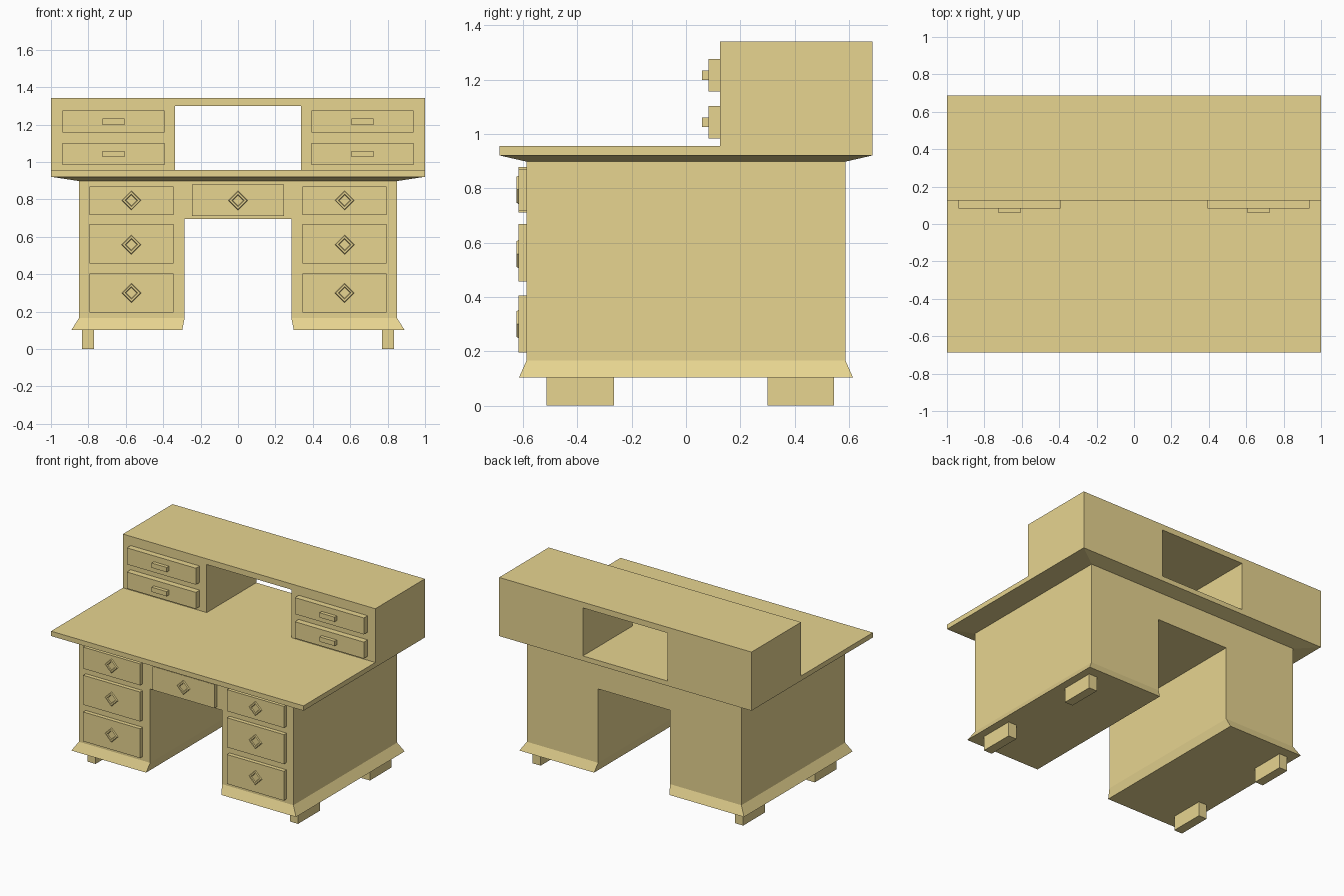
import bpy, bmesh

if "Cube" in bpy.data.objects:
    bpy.data.objects.remove(bpy.data.objects["Cube"])

mat = bpy.data.materials.new("pale_wood")
mat.diffuse_color = (0.80, 0.66, 0.28, 1)
mat.use_nodes = True
mat.node_tree.nodes["Principled BSDF"].inputs["Base Color"].default_value = mat.diffuse_color


def loft(name, rings, skip=()):
    """Solid through matching rings; skip lists hidden faces to drop.
    Face order: first cap, last cap, then the sides ring by ring."""
    bm = bmesh.new()
    vs = [[bm.verts.new(p) for p in r] for r in rings]
    n = len(rings[0])
    faces = [bm.faces.new(vs[0]), bm.faces.new(vs[-1])]
    for a, b in zip(vs, vs[1:]):
        for i in range(n):
            j = (i + 1) % n
            faces.append(bm.faces.new((a[i], a[j], b[j], b[i])))
    bmesh.ops.recalc_face_normals(bm, faces=bm.faces[:])
    bmesh.ops.delete(bm, geom=[faces[i] for i in skip], context='FACES')
    me = bpy.data.meshes.new(name)
    bm.to_mesh(me)
    bm.free()
    return link(name, me)


def link(name, me):
    me.materials.append(mat)
    ob = bpy.data.objects.new(name, me)
    bpy.context.collection.objects.link(ob)
    return ob


def rect(x0, x1, y0, y1, z):
    return [(x0, y0, z), (x1, y0, z), (x1, y1, z), (x0, y1, z)]


def panel(name, x0, x1, z0, z1, front, back):
    """Box standing proud of a front face, its back left open."""
    r = [(x0, z0), (x1, z0), (x1, z1), (x0, z1)]
    return loft(name, [[(x, y, z) for x, z in r] for y in (back, front)], skip=(0,))


def arch(name, half, inner, z0, z_in, z1, y0, y1, skip):
    """Block with an opening cut through from front to back."""
    p = [(-half, z0), (-half, z1), (half, z1), (half, z0),
         (inner, z0), (inner, z_in), (-inner, z_in), (-inner, z0)]
    return loft(name, [[(x, y, z) for x, z in p] for y in (y0, y1)], skip)


def diamond_pull(name, x, z):
    """Diamond plate with bevelled rim and sunk centre."""
    prof = [(0.052, -0.616), (0.047, -0.624), (0.034, -0.624), (0.029, -0.618)]
    loft(name, [[(x + r, y, z), (x, y, z + r), (x - r, y, z), (x, y, z - r)]
                for r, y in prof], skip=(0,))


# Carcass with kneehole
arch("desk_body", 0.85, 0.285, 0.166, 0.695, 0.898, -0.587, 0.587, skip=(3, 5, 9))

# Desktop with sloping underside
loft("desktop_edge", [rect(-0.85, 0.85, -0.587, 0.587, 0.898),
                      rect(-1, 1, -0.687, 0.687, 0.921),
                      rect(-1, 1, -0.687, 0.687, 0.956)], skip=(0, 1))
surface = bpy.data.meshes.new("desktop_surface")
surface.from_pydata([(x, y, 0.956) for x, y in
                     [(-1, -0.687), (1, -0.687), (1, 0.126), (0.336, 0.126),
                      (0.336, 0.687), (-0.336, 0.687), (-0.336, 0.126), (-1, 0.126)]],
                    [], [list(range(8))])
link("desktop_surface", surface)

# Upper cabinet with open middle
arch("upper_cabinet", 1, 0.336, 0.956, 1.30, 1.341, 0.126, 0.687, skip=(5, 9))

# Centre drawer
panel("centre_drawer", -0.245, 0.245, 0.71, 0.879, -0.616, -0.587)
diamond_pull("centre_drawer_pull", 0, 0.794)

for s, side in ((-1, "left"), (1, "right")):
    def span(a, b):
        return sorted((s * a, s * b))

    # Flared plinth
    loft(side + "_plinth", [rect(*span(0.298, 0.89), -0.615, 0.615, 0.103),
                            rect(*span(0.285, 0.85), -0.587, 0.587, 0.166)], skip=(1,))
    # Feet
    for end, y0, y1 in (("front", -0.513, -0.265), ("back", 0.30, 0.545)):
        loft(f"{side}_{end}_foot", [rect(*span(0.77, 0.835), y0, y1, z)
                                    for z in (0, 0.103)], skip=(1,))
    # Pedestal drawers
    for i, (z0, z1, zc) in enumerate(((0.195, 0.405, 0.30),
                                      (0.457, 0.668, 0.558),
                                      (0.716, 0.87, 0.795))):
        panel(f"{side}_drawer_{i}", *span(0.344, 0.795), z0, z1, -0.616, -0.587)
        diamond_pull(f"{side}_drawer_pull_{i}", s * 0.57, zc)
    # Upper drawers and bar handles
    for i, z in enumerate((0.984, 1.157)):
        panel(f"{side}_upper_drawer_{i}", *span(0.392, 0.939), z, z + 0.118, 0.083, 0.126)
        panel(f"{side}_upper_handle_{i}", *span(0.606, 0.725), z + 0.042, z + 0.076,
              0.058, 0.083)
